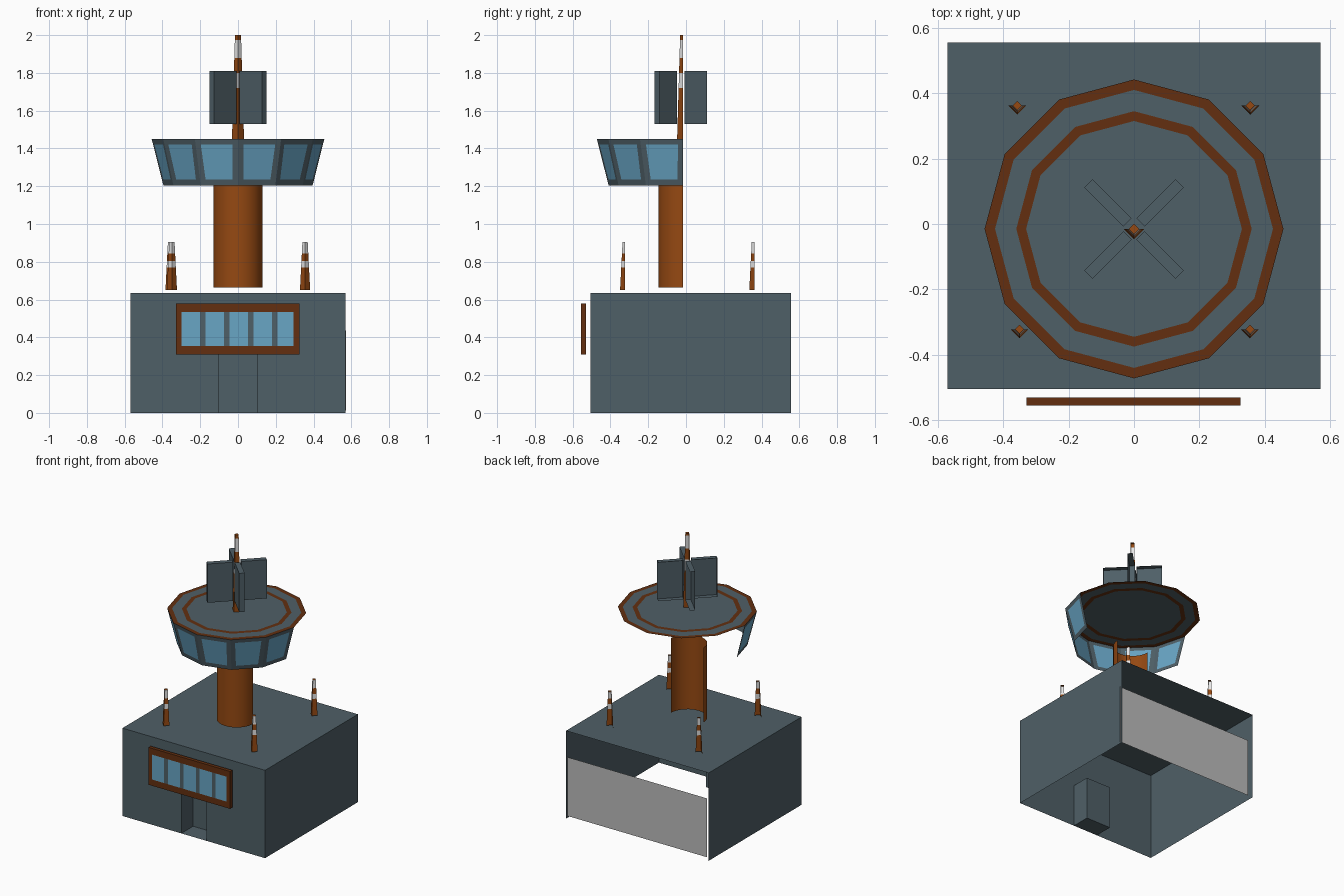
import bpy, bmesh, math
from mathutils import Vector, Matrix

if "Cube" in bpy.data.objects:
    bpy.data.objects.remove(bpy.data.objects["Cube"])

CY = -0.015            # tower axis in y
PI = math.pi

def mat(name, r, g, b):
    m = bpy.data.materials.new(name)
    m.diffuse_color = (r, g, b, 1)
    m.use_nodes = True
    m.node_tree.nodes["Principled BSDF"].inputs["Base Color"].default_value = m.diffuse_color
    return m

SLATE = mat("slate", 0.078, 0.115, 0.135)
ORANGE = mat("rust_orange", 0.30, 0.066, 0.006)
BROWN = mat("dark_brown", 0.125, 0.028, 0.005)
GLASS = mat("blue_glass", 0.14, 0.38, 0.56)
WHITE = mat("white", 0.8, 0.8, 0.8)
GREY = mat("light_grey", 0.5, 0.5, 0.5)

def finish(name, bm, mats):
    me = bpy.data.meshes.new(name)
    bm.to_mesh(me)
    bm.free()
    for m in mats:
        me.materials.append(m)
    ob = bpy.data.objects.new(name, me)
    bpy.context.collection.objects.link(ob)
    return ob

def quad(bm, pts, mi=0):
    f = bm.faces.new([bm.verts.new(p) for p in pts])
    f.material_index = mi
    return f

def box(bm, lo, hi):
    lo, hi = Vector(lo), Vector(hi)
    M = Matrix.Translation((lo + hi) / 2) @ Matrix.Diagonal((*(hi - lo), 1))
    return bmesh.ops.create_cube(bm, size=1, matrix=M)["verts"]

def drop(bm, rule):
    bm.normal_update()
    bmesh.ops.delete(bm, geom=[f for f in bm.faces if rule(f)], context='FACES')

def loft(bm, profile, sides, cx, cy, bands=None):
    """Front half of a faceted tower through (radius, z) rings."""
    angs = [PI + 2 * PI * i / sides for i in range(sides // 2 + 1)]
    rings = [[bm.verts.new((cx + r * math.cos(a), cy + r * math.sin(a), z)) for a in angs]
             for r, z in profile]
    for k in range(len(rings) - 1):
        a, b = rings[k], rings[k + 1]
        for i in range(len(a) - 1):
            f = bm.faces.new((a[i], a[i + 1], b[i + 1], b[i]))
            f.material_index = bands[k] if bands else 0

def discs(name, radii, mis, z, mats, sides=12):
    """Flat concentric rings; a first radius of 0 makes a full disc."""
    bm = bmesh.new()
    def p(r, i):
        a = 2 * PI * i / sides
        return (r * math.cos(a), CY + r * math.sin(a), z)
    for r0, r1, mi in zip(radii, radii[1:], mis):
        if r0 == 0:
            quad(bm, [p(r1, i) for i in range(sides)], mi)
        else:
            for i in range(sides):
                quad(bm, [p(r0, i), p(r1, i), p(r1, i + 1), p(r0, i + 1)], mi)
    bmesh.ops.remove_doubles(bm, verts=bm.verts, dist=1e-5)
    return finish(name, bm, mats)

# base building: open back and bottom, front wall cut for the doorway
X, Y0, Y1, H = 0.57, -0.505, 0.555, 0.635
bm = bmesh.new()
box(bm, (-X, Y0, 0), (X, Y1, H))
drop(bm, lambda f: abs(f.normal.y) > 0.5 or f.normal.z < -0.5)
D, DH, DY = 0.10, 0.31, -0.37
for x0, x1, z0 in ((-X, -D, 0), (-D, D, DH), (D, X, 0)):
    quad(bm, [(x0, Y0, z0), (x1, Y0, z0), (x1, Y0, H), (x0, Y0, H)])
finish("base_building", bm, [SLATE])

# doorway recess, open to the front
bm = bmesh.new()
box(bm, (-D, Y0, 0), (D, DY, DH))
drop(bm, lambda f: f.normal.y < -0.5)
bmesh.ops.reverse_faces(bm, faces=bm.faces)
finish("doorway_recess", bm, [SLATE])

# grey panel closing most of the back
bm = bmesh.new()
quad(bm, [(0.572, 0.537, 0.012), (-0.545, 0.537, 0.012),
          (-0.545, 0.537, 0.437), (0.572, 0.537, 0.437)])
finish("back_panel", bm, [GREY])

# front window: brown frame, slate mullions, five panes
bm = bmesh.new()
box(bm, (-0.328, -0.555, 0.31), (0.326, -0.53, 0.58))
drop(bm, lambda f: abs(f.normal.y) > 0.5)
xs = [-0.328, -0.30]
pitch, pane = 0.127, 0.098
for i in range(5):
    x = -0.30 + i * pitch
    xs += [x, min(x + pane, 0.295)] if i else [x + pane]
xs[-1] = 0.295
xs.append(0.326)
zs = [0.31, 0.355, 0.535, 0.58]
for i in range(len(xs) - 1):
    for k in range(3):
        inner = k == 1 and 0 < i < len(xs) - 2
        mi = (2 if i % 2 else 1) if inner else 0
        quad(bm, [(xs[i], -0.555, zs[k]), (xs[i + 1], -0.555, zs[k]),
                  (xs[i + 1], -0.555, zs[k + 1]), (xs[i], -0.555, zs[k + 1])], mi)
finish("front_window", bm, [BROWN, SLATE, GLASS])

# flat rings on the base roof
discs("base_roof_rings", [0.215, 0.354], [0], H + 0.001, [SLATE])

# tower shaft (front half shell)
bm = bmesh.new()
loft(bm, [(0.13, 0.665), (0.13, 1.205)], 24, 0, CY)
shaft = finish("tower_shaft", bm, [ORANGE])
for p in shaft.data.polygons:
    p.use_smooth = True

# control cab walls with inset windows
bm = bmesh.new()
loft(bm, [(0.395, 1.205), (0.457, 1.45)], 12, 0, CY)
bm.normal_update()
panes = list(bm.faces)
bmesh.ops.inset_individual(bm, faces=panes, thickness=0.042)
for f in panes:
    f.material_index = 1
finish("cab_walls", bm, [SLATE, GLASS])

# cab roof with two brown rings
discs("cab_roof", [0, 0.33, 0.36, 0.425, 0.457], [0, 1, 0, 1], 1.45, [SLATE, BROWN])

# striped masts
def mast(name, x, y, r0, r1, zs, bands):
    bm = bmesh.new()
    h = zs[-1] - zs[0]
    loft(bm, [(r0 + (r1 - r0) * (z - zs[0]) / h, z) for z in zs], 4, x, y, bands)
    quad(bm, [(x + r1, y, zs[-1]), (x, y + r1, zs[-1]), (x - r1, y, zs[-1]), (x, y - r1, zs[-1])])
    finish(name, bm, [ORANGE, WHITE])

mast("main_antenna", 0, CY, 0.032, 0.016, [1.45, 1.72, 1.80, 1.88, 1.975, 2.0], [0, 1, 0, 1, 0])
corners = [("front_left", -0.35, -0.322), ("front_right", 0.355, -0.322),
           ("back_left", -0.357, 0.362), ("back_right", 0.355, 0.362)]
for n, x, y in corners:
    mast(n + "_mast", x, y, 0.027, 0.014, [0.65, 0.77, 0.805, 0.845, 0.905], [0, 1, 0, 1])
    # small flat plate beside each mast
    bm = bmesh.new()
    quad(bm, [(x + 0.01, y - 0.03, H + 0.001), (x + 0.04, y - 0.06, H + 0.001),
              (x + 0.065, y - 0.035, H + 0.001), (x + 0.035, y - 0.005, H + 0.001)])
    finish(n + "_roof_plate", bm, [SLATE])

# four antenna fins in a cross, without their rear faces
for k in range(4):
    bm = bmesh.new()
    box(bm, (0.028, -0.018, 1.53), (0.197, 0.018, 1.81))
    bmesh.ops.transform(bm, verts=bm.verts, matrix=Matrix.Translation((0, CY, 0))
                        @ Matrix.Rotation(PI / 4 + k * PI / 2, 4, 'Z'))
    drop(bm, lambda f: f.normal.y > 0.3)
    finish("antenna_fin_%d" % (k + 1), bm, [SLATE])
